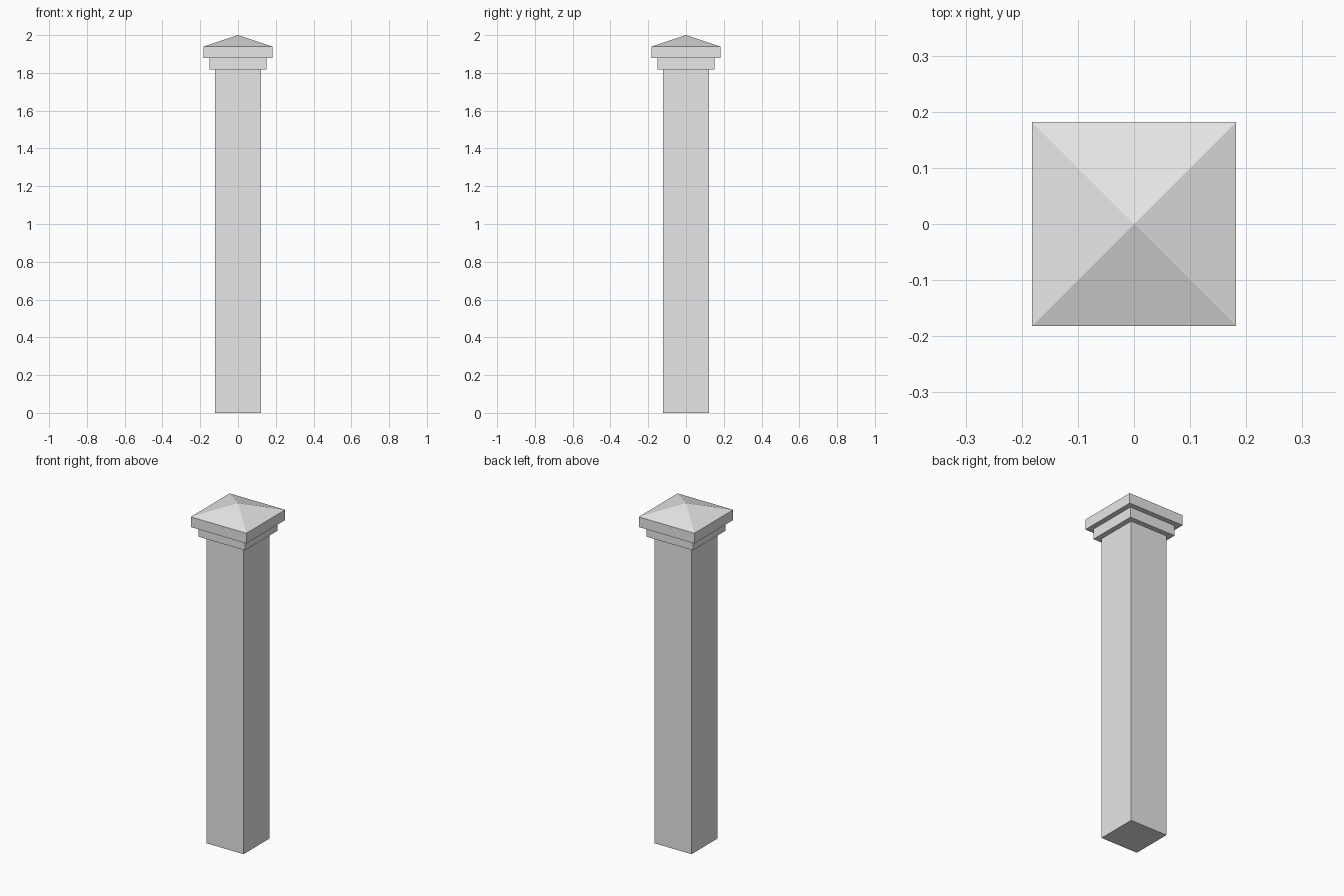
import bpy
import bmesh

if "Cube" in bpy.data.objects:
    bpy.data.objects.remove(bpy.data.objects["Cube"])

stone = bpy.data.materials.new("light_grey_stone")
stone.diffuse_color = (0.8, 0.8, 0.8, 1)
stone.use_nodes = True
stone.node_tree.nodes["Principled BSDF"].inputs["Base Color"].default_value = stone.diffuse_color


def square_block(name, half, z0, z1, peak=None):
    """Square block from z0 to z1, with an optional pyramid roof."""
    bm = bmesh.new()
    bmesh.ops.create_cube(bm, size=1)
    for v in bm.verts:
        v.co = (v.co.x * 2 * half, v.co.y * 2 * half, z1 if v.co.z > 0 else z0)
    if peak is not None:
        bm.normal_update()
        top = [f for f in bm.faces if f.normal.z > 0.5]
        tip = bmesh.ops.poke(bm, faces=top)["verts"][0]
        tip.co.z = peak
    mesh = bpy.data.meshes.new(name)
    bm.to_mesh(mesh)
    bm.free()
    mesh.materials.append(stone)
    obj = bpy.data.objects.new(name, mesh)
    bpy.context.collection.objects.link(obj)
    return obj


# Shaft, stepped collar and pointed cap
square_block("post_shaft", 0.1212, 0, 1.8182)
square_block("cap_collar", 0.1515, 1.8182, 1.8788)
square_block("pyramid_cap", 0.1818, 1.8788, 1.9394, peak=2.0)
